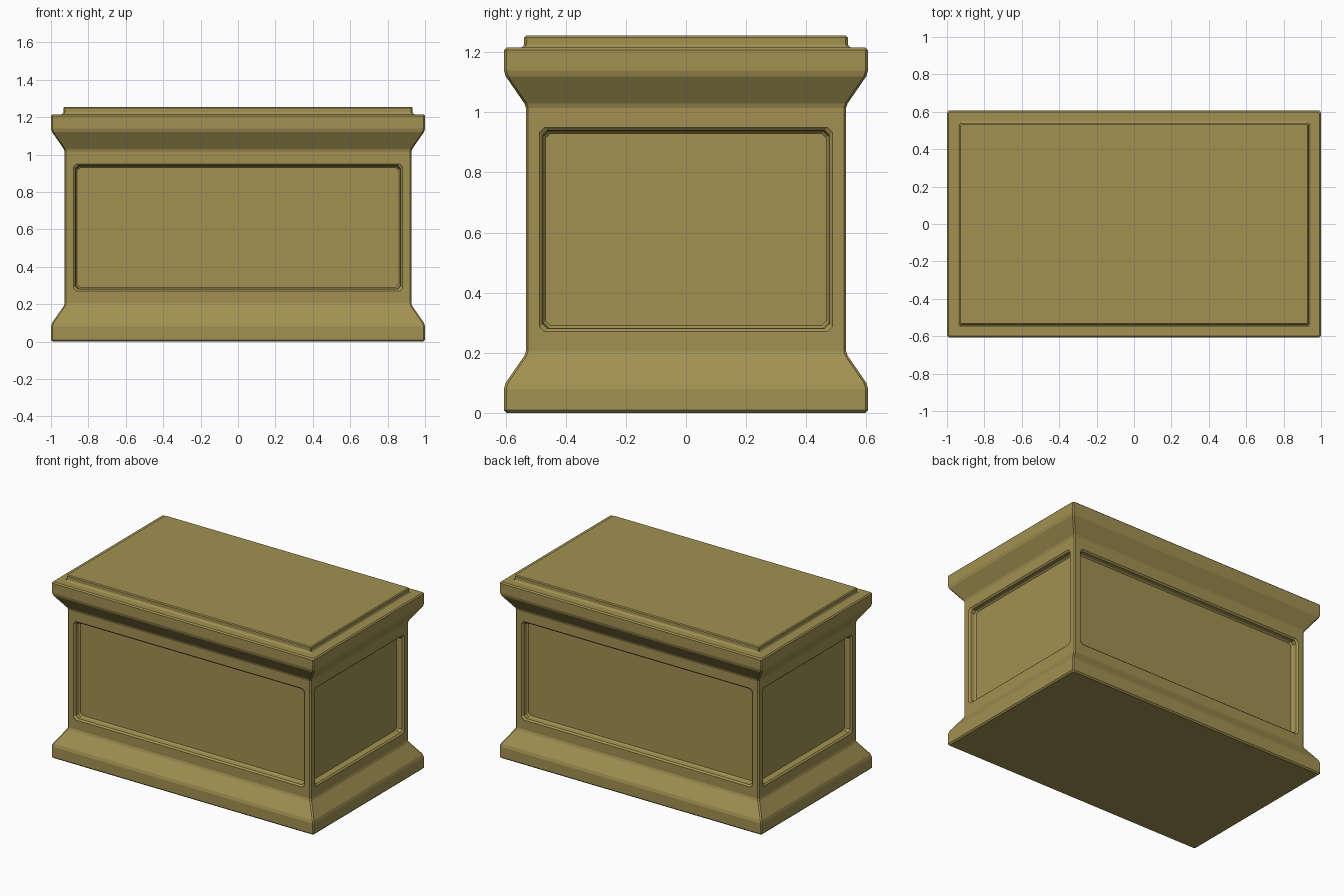
import bpy, bmesh
from math import pi
from mathutils import Matrix

if "Cube" in bpy.data.objects:
    bpy.data.objects.remove(bpy.data.objects["Cube"])

stone = bpy.data.materials.new("ochre_stone")
stone.diffuse_color = (0.36, 0.285, 0.085, 1)
stone.use_nodes = True
stone.node_tree.nodes["Principled BSDF"].inputs["Base Color"].default_value = stone.diffuse_color


def loft(name, rings, matrix=Matrix()):
    """Closed solid through chamfered rectangles (half x, half y, chamfer, z)."""
    bm = bmesh.new()
    loops = []
    for hx, hy, c, z in rings:
        outline = [(hx - c, -hy), (hx, c - hy), (hx, hy - c), (hx - c, hy),
                   (c - hx, hy), (-hx, hy - c), (-hx, c - hy), (c - hx, -hy)]
        loops.append([bm.verts.new((x, y, z)) for x, y in outline])
    for a, b in zip(loops, loops[1:]):
        for i in range(8):
            j = (i + 1) % 8
            bm.faces.new((a[i], a[j], b[j], b[i]))
    bm.faces.new(loops[0][::-1])
    bm.faces.new(loops[-1])
    bmesh.ops.transform(bm, matrix=matrix, verts=bm.verts)
    bmesh.ops.recalc_face_normals(bm, faces=bm.faces)
    mesh = bpy.data.meshes.new(name)
    bm.to_mesh(mesh)
    bm.free()
    mesh.materials.append(stone)
    ob = bpy.data.objects.new(name, mesh)
    bpy.context.collection.objects.link(ob)
    return ob


# Pedestal profile: inset from the widest outline, height
profile = [(0.009, 0), (0, 0.009), (0, 0.08), (0.006, 0.10), (0.068, 0.19),
           (0.073, 0.205), (0.073, 1.015), (0.068, 1.03), (0.006, 1.12),
           (0, 1.14), (0, 1.207), (0.008, 1.215), (0.056, 1.215),
           (0.063, 1.219), (0.067, 1.226), (0.067, 1.249), (0.073, 1.255)]
pedestal = loft("pedestal", [(1 - d, 0.606 - d, 0.008, z) for d, z in profile])

# Recessed panels on all four sides, cut with tapered blocks
recess = [(-0.045, 0.020), (-0.036, 0.013), (-0.010, 0.010), (0, 0), (0.03, 0)]
for k, side in enumerate(("front", "right", "back", "left")):
    half_w, dist = (0.88, 0.533) if k % 2 == 0 else (0.487, 0.927)
    place = (Matrix.Rotation(k * pi / 2, 4, 'Z')
             @ Matrix.Translation((0, -dist, 0.61))
             @ Matrix.Rotation(pi / 2, 4, 'X'))
    cutter = loft(side + "_panel_cutter",
                  [(half_w - d, 0.34 - d, 0.016, z) for z, d in recess], place)
    cutter.hide_render = True
    cutter.hide_viewport = True
    mod = pedestal.modifiers.new(side + "_panel", 'BOOLEAN')
    mod.operation = 'DIFFERENCE'
    mod.solver = 'EXACT'
    mod.object = cutter
